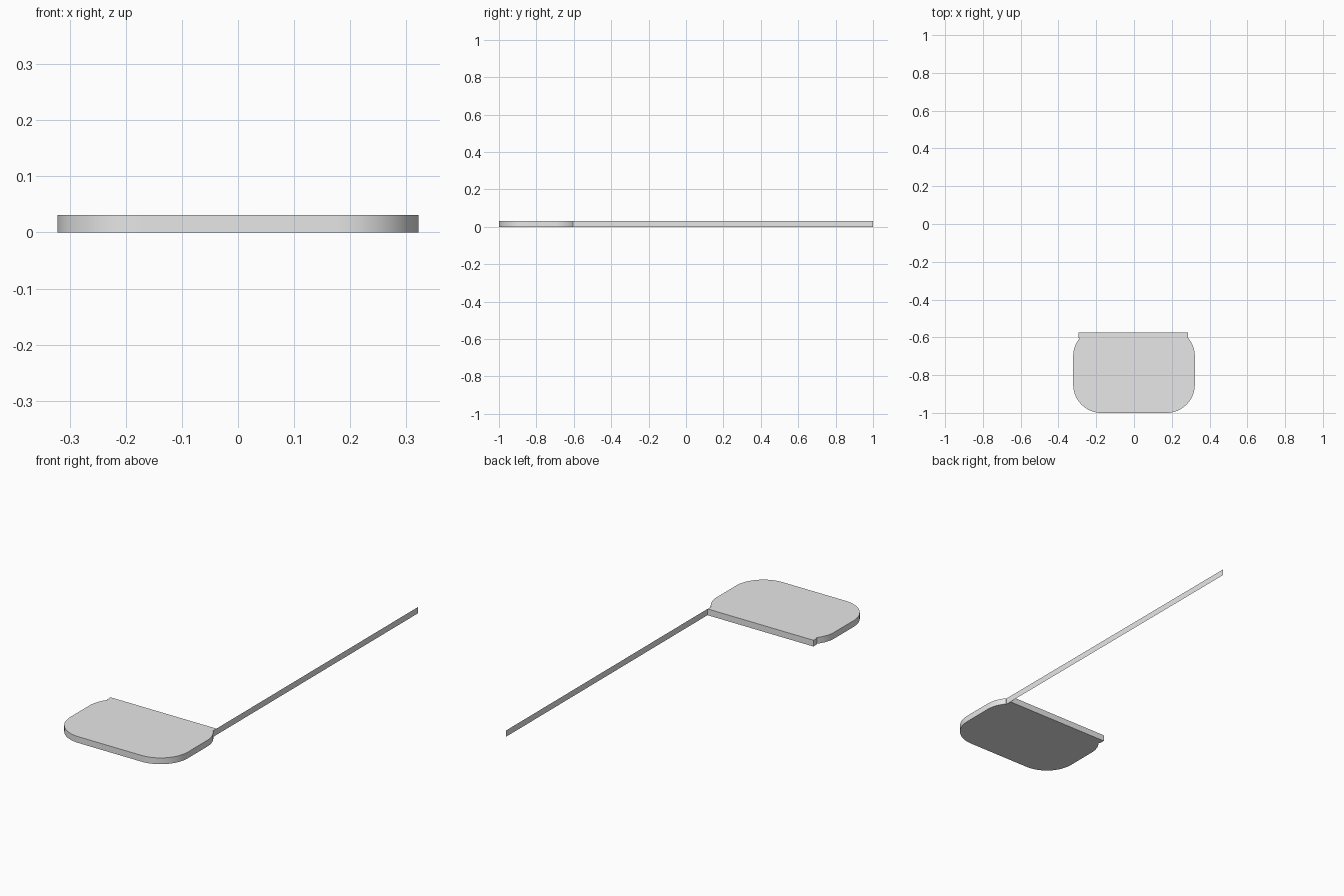
import bpy, bmesh
from math import sin, cos, asin, radians

HEIGHT = 0.031
HALF_WIDTH = 0.322
RADIUS = 0.15
FRONT_CENTRE, BACK_CENTRE = -0.85, -0.70   # y of the corner arc centres
TAB_BACK = -0.575
STRIP_X = 0.285

if "Cube" in bpy.data.objects:
    bpy.data.objects.remove(bpy.data.objects["Cube"], do_unlink=True)

grey = bpy.data.materials.new("plain_grey")
grey.use_nodes = True
grey.diffuse_color = (0.8, 0.8, 0.8, 1)
grey.node_tree.nodes["Principled BSDF"].inputs["Base Color"].default_value = (0.8, 0.8, 0.8, 1)


def arc(cx, cy, start, end, steps):
    """Points along a corner arc, angles in radians."""
    angles = [start + (end - start) * i / steps for i in range(steps + 1)]
    return [(cx + RADIUS * cos(a), cy + RADIUS * sin(a)) for a in angles]


def make_object(name, bm):
    mesh = bpy.data.meshes.new(name)
    bm.to_mesh(mesh)
    bm.free()
    mesh.materials.append(grey)
    obj = bpy.data.objects.new(name, mesh)
    bpy.context.collection.objects.link(obj)
    return obj


# Rounded plate with a narrow tab along its back edge
cx = HALF_WIDTH - RADIUS
neck = asin((-0.604 - BACK_CENTRE) / RADIUS)
right_half = arc(cx, FRONT_CENTRE, radians(-90), 0, 16) + arc(cx, BACK_CENTRE, 0, neck, 8)
left_half = [(-x, y) for x, y in reversed(right_half)]
tab = [(STRIP_X, -0.604), (STRIP_X, TAB_BACK), (-0.295, TAB_BACK), (-0.293, -0.604)]

bm = bmesh.new()
base = bm.faces.new([bm.verts.new((x, y, 0)) for x, y in right_half + tab + left_half])
top = bmesh.ops.extrude_face_region(bm, geom=[base], use_keep_orig=True)["geom"]
bmesh.ops.translate(bm, vec=(0, 0, HEIGHT),
                    verts=[v for v in top if isinstance(v, bmesh.types.BMVert)])
bmesh.ops.recalc_face_normals(bm, faces=bm.faces)
plate = make_object("plate", bm)
bpy.ops.object.select_all(action='DESELECT')
plate.select_set(True)
bpy.context.view_layer.objects.active = plate
bpy.ops.object.shade_smooth_by_angle(angle=radians(30))

# Paper-thin upright strip running back from the tab
bm = bmesh.new()
edge = [(TAB_BACK, 0), (1, 0), (1, HEIGHT), (TAB_BACK, HEIGHT)]
bm.faces.new([bm.verts.new((STRIP_X, y, z)) for y, z in edge])
make_object("long_strip", bm)
